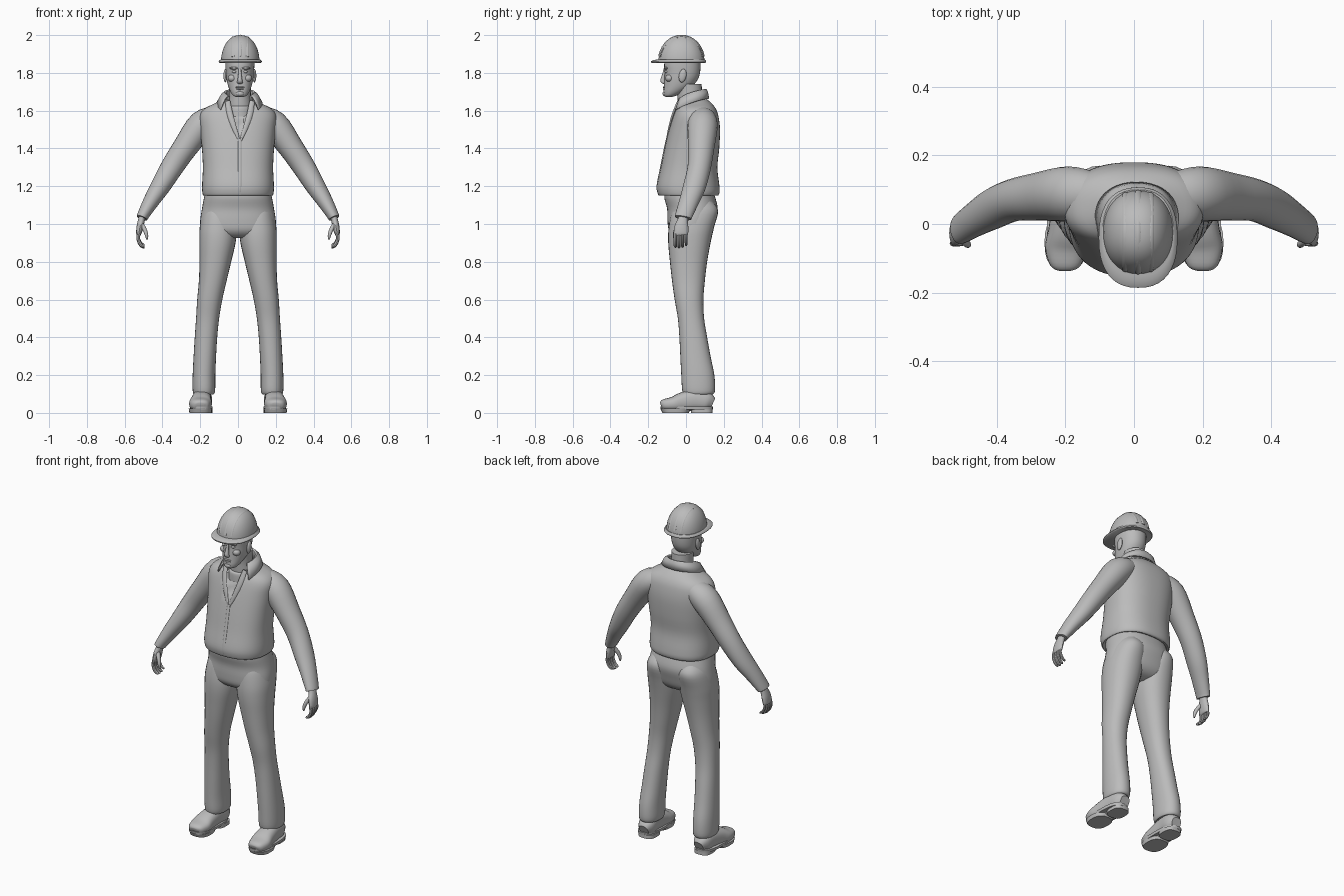
import bpy, bmesh, math
from mathutils import Vector, Matrix

grey = bpy.data.materials.new("plain_grey")
grey.diffuse_color = (0.5, 0.5, 0.5, 1)


def finish(name, bm):
    bmesh.ops.recalc_face_normals(bm, faces=bm.faces[:])
    me = bpy.data.meshes.new(name)
    bm.to_mesh(me)
    bm.free()
    me.materials.append(grey)
    ob = bpy.data.objects.new(name, me)
    bpy.context.collection.objects.link(ob)
    return ob


def spline(keys, steps):
    """Smooth interpolation through tuples of numbers."""
    out = []
    for i in range(len(keys) - 1):
        p0, p1, p2 = keys[max(i - 1, 0)], keys[i], keys[i + 1]
        p3 = keys[min(i + 2, len(keys) - 1)]
        for s in range(steps):
            t = s / steps
            out.append([0.5 * (2 * b + (c - a) * t + (2 * a - 5 * b + 4 * c - d) * t * t
                               + (3 * b - a - 3 * c + d) * t ** 3)
                        for a, b, c, d in zip(p0, p1, p2, p3)])
    return out + [list(keys[-1])]


def tube(name, keys, n=24, power=2.0, follow=None, steps=4):
    """Loft of ovals (x, y, z, r1, r2); level, or square to the path with r2 along 'follow'."""
    pts = spline(keys, steps)
    bm = bmesh.new()
    rings = []
    for i, (x, y, z, r1, r2) in enumerate(pts):
        u, v = Vector((1, 0, 0)), Vector((0, 1, 0))
        if follow:
            t = (Vector(pts[min(i + 1, len(pts) - 1)][:3]) - Vector(pts[max(i - 1, 0)][:3])).normalized()
            v = Vector(follow)
            v = (v - t * v.dot(t)).normalized()
            u = v.cross(t)
        ring = []
        for k in range(n):
            a = 2 * math.pi * k / n
            c, s = math.cos(a), math.sin(a)
            p = (Vector((x, y, z)) + u * max(r1, .002) * math.copysign(abs(c) ** (2 / power), c)
                 + v * max(r2, .002) * math.copysign(abs(s) ** (2 / power), s))
            ring.append(bm.verts.new(p))
        rings.append(ring)
    for a, b in zip(rings, rings[1:]):
        for k in range(n):
            bm.faces.new((a[k], a[(k + 1) % n], b[(k + 1) % n], b[k]))
    bm.faces.new(rings[0])
    bm.faces.new(rings[-1])
    return finish(name, bm)


def body(name, rows, cx=0, **kw):
    """Level loft from (z, half width, front y, back y)."""
    return tube(name, [(cx, (f + b) / 2, z, w, (b - f) / 2) for z, w, f, b in rows], **kw)


def ball(name, loc, size, rot=0.0):
    bm = bmesh.new()
    m = Matrix.Translation(loc) @ Matrix.Rotation(rot, 4, 'X') @ Matrix.Diagonal((*size, 1))
    bmesh.ops.create_uvsphere(bm, u_segments=16, v_segments=10, radius=1, matrix=m)
    return finish(name, bm)


# Jacket torso, with the open neck pressed in as a V
jacket = body("jacket", [
    (1.16, .165, -.12, .145), (1.15, .182, -.142, .168), (1.17, .189, -.152, .178),
    (1.21, .19, -.153, .176), (1.3, .186, -.133, .166), (1.4, .191, -.113, .176),
    (1.5, .2, -.09, .18), (1.57, .203, -.07, .172), (1.61, .178, -.055, .158),
    (1.64, .12, -.038, .135), (1.665, .075, -.03, .105)], n=64, power=2.4)
for v in jacket.data.vertices:
    if v.co.y < .02 and v.co.z > 1.45 and abs(v.co.x - .01) < (v.co.z - 1.45) * .33:
        v.co.y += .022

# Front closure and lapel edges
tube("front_placket", [(.01, -.143, 1.155, .009, .004), (.01, -.152, 1.2, .009, .004),
     (.01, -.133, 1.3, .009, .004), (.01, -.113, 1.4, .009, .004), (.01, -.102, 1.45, .009, .004)],
     n=8, follow=(0, 1, 0))
for s in (1, -1):
    tube("lapel", [(.01 + s * .004, -.102, 1.44, .006, .005), (.01 + s * .03, -.088, 1.51, .013, .006),
         (.01 + s * .052, -.068, 1.58, .016, .007), (.01 + s * .065, -.04, 1.65, .014, .007)],
         n=8, follow=(0, 1, 0))

# Folded collar, open at the front
bm = bmesh.new()
rows = []
for i in range(33):
    q = -1 + i / 16
    a, u = math.radians(130) * q, abs(q)
    top = 1.712 - .035 * u * u
    prof = [(.066, .06, top - .05), (.074, .066, top - .003), (.08, .071, top),
            (.088 + .01 * u, .076 + .03 * u, top - .012),
            (.104 + .028 * u ** 2, .084 + .056 * u ** 2, 1.663 - .058 * u ** 3)]
    rows.append([bm.verts.new((.008 + rx * math.sin(a), .035 + ry * math.cos(a), z)) for rx, ry, z in prof])
for a, b in zip(rows, rows[1:]):
    for k in range(4):
        bm.faces.new((a[k], a[k + 1], b[k + 1], b[k]))
collar = finish("collar", bm)
mod = collar.modifiers.new("thickness", 'SOLIDIFY')
mod.thickness, mod.offset = .008, 0

# Trousers seat
body("trouser_seat", [
    (1.18, .172, -.11, .14), (1.14, .18, -.115, .155), (1.08, .191, -.1, .168),
    (1.02, .2, -.098, .155), (.97, .198, -.092, .138), (.94, .17, -.07, .11),
    (.925, .1, -.04, .07)], n=40, power=2.3)

for s in (1, -1):
    # Trouser leg: z, inner x, outer x, front y, back y
    leg = [(.115, .14, .22, .01, .12), (.098, .13, .232, -.008, .14), (.12, .121, .24, -.02, .154),
           (.2, .12, .24, -.025, .15), (.3, .116, .235, -.03, .13), (.4, .11, .229, -.035, .112),
           (.5, .1, .222, -.043, .096), (.6, .083, .216, -.06, .092), (.7, .06, .207, -.074, .1),
           (.8, .036, .204, -.085, .112), (.9, .013, .205, -.094, .13), (.98, .006, .203, -.092, .148),
           (1.07, .015, .187, -.075, .17), (1.12, .04, .16, -.04, .14)]
    tube("trouser_leg", [(s * (a + b) / 2, (f + k) / 2, z, (b - a) / 2, (k - f) / 2)
                         for z, a, b, f, k in leg], n=28, power=2.2)

    # Shoe upper, welt, front sole and heel
    tube("shoe", [(s * x, y, z, w, h) for x, y, z, w, h in (
        (.2, -.133, .04, .022, .014), (.2, -.12, .043, .045, .028), (.199, -.07, .047, .06, .038),
        (.195, -.02, .058, .055, .05), (.19, .05, .068, .05, .056), (.185, .11, .062, .048, .05),
        (.184, .142, .05, .03, .03))], n=24, power=2.5, follow=(0, 0, 1))
    tube("shoe_welt", [(s * .194, .004, .018, .058, .138), (s * .194, .004, .034, .06, .14)],
         power=2.8, steps=1)
    tube("front_sole", [(s * .199, -.055, 0, .058, .07), (s * .199, -.055, .022, .062, .08)],
         power=2.6, steps=1)
    tube("shoe_heel", [(s * .186, .084, 0, .05, .057), (s * .186, .084, .022, .05, .057)],
         power=3, steps=1)

    # Sleeve with cuff opening
    tube("sleeve", [(s * x, y, z, a, b) for x, y, z, a, b in (
        (.11, .085, 1.565, .06, .065), (.19, .088, 1.525, .076, .08), (.28, .08, 1.405, .066, .07),
        (.35, .07, 1.3, .06, .062), (.41, .045, 1.2, .052, .06), (.46, .016, 1.12, .042, .052),
        (.5, -.01, 1.05, .032, .046), (.508, -.015, 1.032, .029, .043), (.505, -.013, 1.04, .02, .03))],
        n=24, follow=(0, 1, 0))

    # Hand
    tube("palm", [(s * .5, -.01, 1.06, .018, .026), (s * .51, -.016, 1.025, .018, .027),
                  (s * .519, -.024, .985, .018, .037), (s * .525, -.027, .95, .014, .038),
                  (s * .526, -.027, .94, .008, .032)], n=16, follow=(0, 1, 0))
    for i in range(4):
        y, r, drop = -.056 + .019 * i, .0095 - .0006 * i, (.003, 0, .003, .012)[i]
        tube("finger", [(s * .524, y, .955, r, r), (s * .528, y, .918 + drop, r, r),
                        (s * .515, y, .888 + drop, r, r), (s * .499, y, .877 + drop, r * .8, r * .8),
                        (s * .494, y, .876 + drop, .003, .003)], n=8, follow=(0, 1, 0), steps=3)
    tube("thumb", [(s * .512, -.035, 1.0, .012, .014), (s * .494, -.052, .97, .011, .012),
                   (s * .484, -.06, .94, .009, .01), (s * .482, -.06, .917, .004, .005)],
         n=10, follow=(0, 1, 0))

# Neck and shirt neckline
HX = .01
body("neck", [(1.55, .07, -.035, .09), (1.63, .063, -.042, .088), (1.68, .058, -.045, .085),
              (1.74, .06, -.05, .083)], cx=HX)
body("shirt_neckline", [(1.57, .074, -.056, .09), (1.615, .07, -.054, .09), (1.625, .064, -.046, .088)],
     cx=HX)

# Head
body("head", [(1.673, .02, -.108, -.075), (1.68, .036, -.116, -.05), (1.7, .05, -.119, -.01),
              (1.73, .062, -.117, .035), (1.765, .07, -.115, .062), (1.8, .074, -.113, .074),
              (1.85, .077, -.115, .077), (1.9, .074, -.1, .072), (1.94, .05, -.07, .045)],
     cx=HX, n=32, power=2.15)
tube("nose", [(HX, -.112, 1.82, .007, .006), (HX, -.118, 1.79, .009, .009),
              (HX, -.122, 1.762, .013, .014), (HX, -.119, 1.748, .015, .012),
              (HX, -.114, 1.742, .008, .006)], n=12)
ball("upper_lip", (HX, -.115, 1.724, ), (.024, .008, .005))
ball("lower_lip", (HX, -.115, 1.715), (.02, .008, .005))
ball("chin", (HX, -.108, 1.69), (.024, .016, .015))
for s in (1, -1):
    ball("brow", (HX + s * .03, -.106, 1.825), (.026, .012, .007))
    ball("eye", (HX + s * .029, -.104, 1.806), (.013, .009, .007))
    ball("cheek", (HX + s * .04, -.088, 1.772), (.024, .022, .02))
    ball("ear", (HX + s * .077, -.018, 1.785), (.01, .02, .036), -.2)

# Hard hat: dome, brim and raised ribs
CX, CY, ZB = .012, -.024, 1.858
dome = [(CX, CY, ZB + .142 * math.sin(a), .102 * math.cos(a) ** .9, .122 * math.cos(a) ** .9)
        for a in (math.pi / 2 * i / 12 * .985 for i in range(13))]
tube("helmet_dome", dome, n=40, power=2.15, steps=1)
body("helmet_brim", [(1.853, .11, -.182, .104), (1.858, .115, -.186, .107), (1.864, .112, -.182, .105),
                     (1.872, .103, -.152, .1)], cx=CX, n=40, power=2.4, steps=2)
for dx, k in ((0, 1.0), (.036, .94), (-.036, .94)):
    arc = [math.radians(12 + 156 * i / 14) for i in range(15)]
    tube("helmet_rib", [(CX + dx, CY - .121 * k * math.cos(a), ZB + .139 * k * math.sin(a), .01, .005)
                        for a in arc], n=8, follow=(0, .01, 1), steps=1)

# Smooth shading with sharp edges kept
bpy.ops.object.select_all(action='SELECT')
bpy.context.view_layer.objects.active = jacket
bpy.ops.object.shade_smooth_by_angle(angle=math.radians(40))
